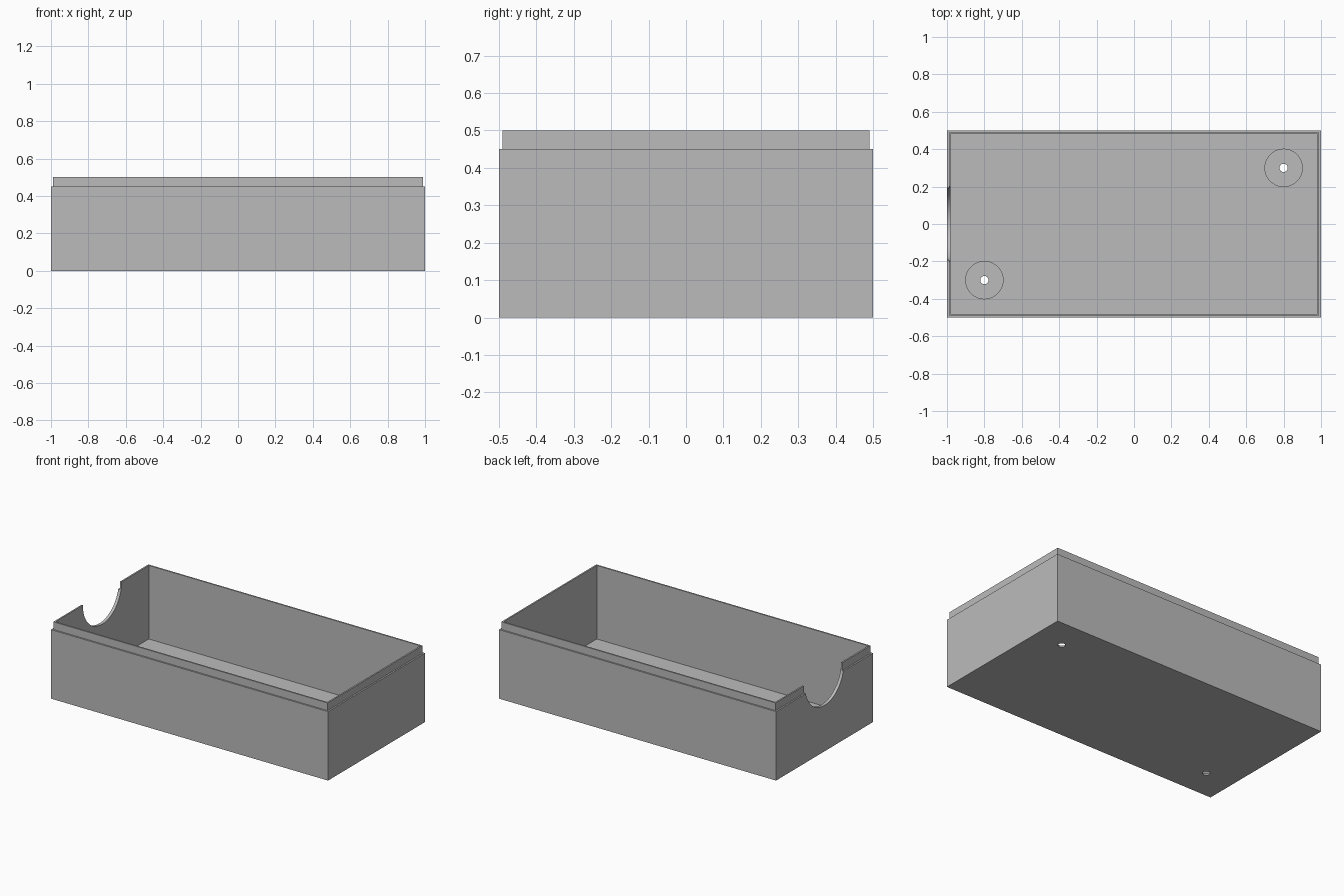
import bpy, bmesh, math

if "Cube" in bpy.data.objects:
    bpy.data.objects.remove(bpy.data.objects["Cube"])

# One grey plastic for the whole tray
grey = bpy.data.materials.new("grey plastic")
grey.diffuse_color = (0.5, 0.5, 0.5, 1)
grey.use_nodes = True
grey.node_tree.nodes["Principled BSDF"].inputs["Base Color"].default_value = grey.diffuse_color

# Open box: rectangular loops run up the outside, over the stepped rim, down the inside
# Each entry is (inset from the outer wall, height)
PROFILE = [(0, 0), (0, 0.45), (0.01, 0.45), (0.01, 0.5), (0.02, 0.5), (0.02, 0.02)]
bm = bmesh.new()
loops = []
for inset, z in PROFILE:
    x, y = 1 - inset, 0.5 - inset
    loops.append([bm.verts.new((sx * x, sy * y, z))
                  for sx, sy in ((-1, -1), (1, -1), (1, 1), (-1, 1))])
for a, b in zip(loops, loops[1:]):
    for i in range(4):
        j = (i + 1) % 4
        bm.faces.new((a[i], a[j], b[j], b[i]))
bm.faces.new(loops[0][::-1])
bm.faces.new(loops[-1])
bmesh.ops.recalc_face_normals(bm, faces=bm.faces)
mesh = bpy.data.meshes.new("tray")
bm.to_mesh(mesh)
bm.free()
tray = bpy.data.objects.new("tray", mesh)
bpy.context.collection.objects.link(tray)
mesh.materials.append(grey)


def cut(name, radius, depth, location, rotation=(0, 0, 0)):
    """Subtract a cylinder from the tray."""
    bpy.ops.mesh.primitive_cylinder_add(vertices=64, radius=radius, depth=depth,
                                        location=location, rotation=rotation)
    cutter = bpy.context.object
    cutter.name = name
    cutter.hide_render = True
    cutter.data.materials.append(grey)
    mod = tray.modifiers.new(name, 'BOOLEAN')
    mod.operation = 'DIFFERENCE'
    mod.solver = 'EXACT'
    mod.object = cutter
    bpy.context.view_layer.objects.active = tray
    bpy.ops.object.modifier_apply(modifier=name)
    bpy.data.objects.remove(cutter)


# Half-round notch in the left wall
cut("notch", 0.2, 0.2, (-1, 0, 0.5), (0, math.pi / 2, 0))

# Screw holes with shallow round recesses at two opposite corners
for s in (-1, 1):
    cut("recess", 0.1, 0.1, (s * 0.8, s * 0.3, 0.06))
    cut("screw_hole", 0.022, 0.2, (s * 0.8, s * 0.3, 0))

# Smooth the round cuts, keep the box edges sharp
bpy.ops.object.select_all(action='DESELECT')
tray.select_set(True)
bpy.context.view_layer.objects.active = tray
bpy.ops.object.shade_smooth_by_angle(angle=math.radians(30))
